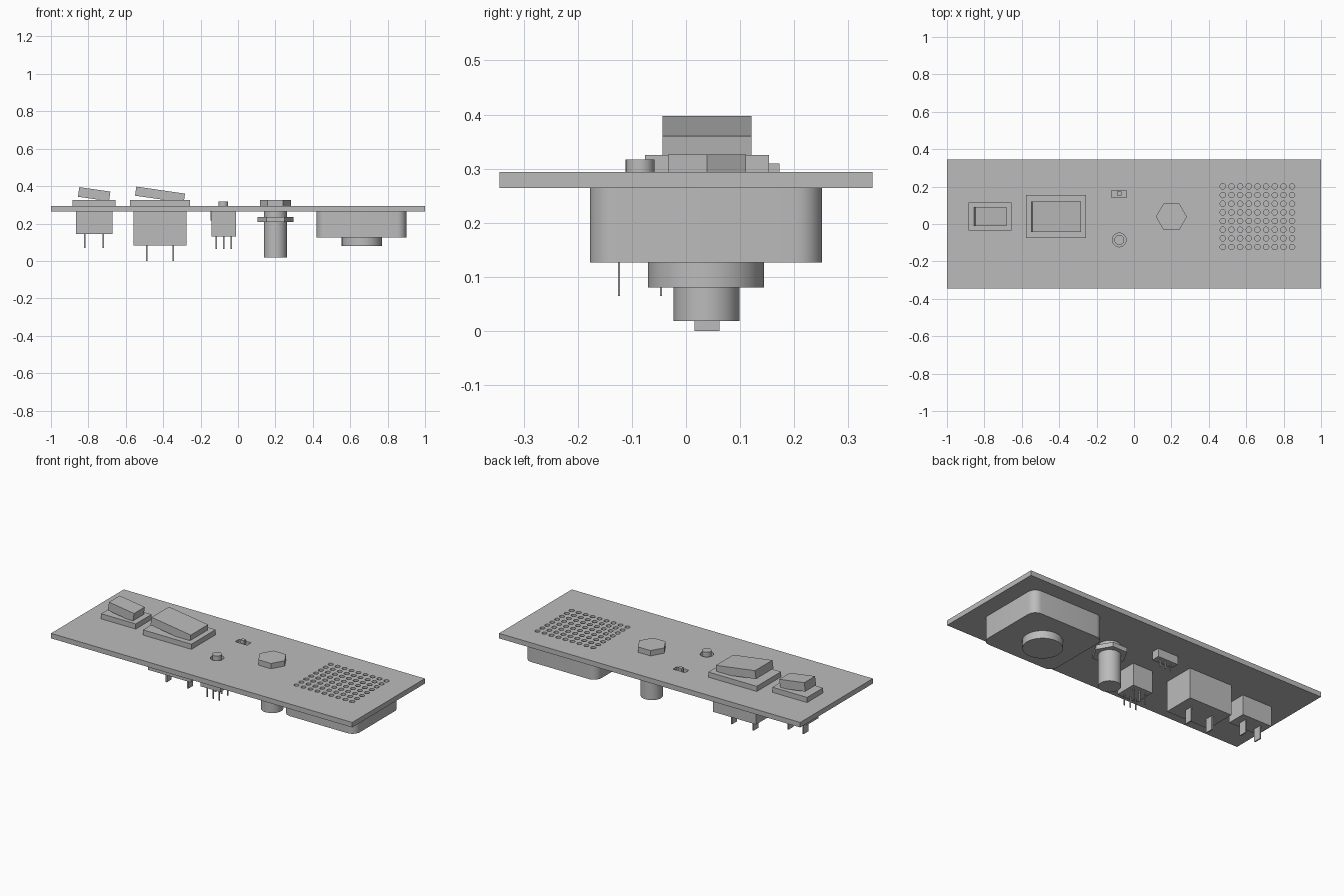
import bpy
import bmesh
import math
from mathutils import Matrix

cube = bpy.data.objects.get("Cube")
if cube:
    bpy.data.objects.remove(cube, do_unlink=True)

grey = bpy.data.materials.new("plain grey")
grey.use_nodes = True
COLOUR = (0.5, 0.5, 0.5, 1)
grey.diffuse_color = COLOUR
grey.node_tree.nodes["Principled BSDF"].inputs["Base Color"].default_value = COLOUR

PANEL_BOTTOM, PANEL_TOP = 0.264, 0.294
MID_Y = 0.039


def finish(name, bm, smooth=False):
    mesh = bpy.data.meshes.new(name)
    bm.to_mesh(mesh)
    bm.free()
    mesh.materials.append(grey)
    obj = bpy.data.objects.new(name, mesh)
    bpy.context.collection.objects.link(obj)
    if smooth:
        bpy.ops.object.select_all(action='DESELECT')
        obj.select_set(True)
        bpy.context.view_layer.objects.active = obj
        bpy.ops.object.shade_smooth_by_angle(angle=math.radians(35))
    return obj


def add_box(bm, x, y, w, d, z0, z1, tilt=0):
    m = (Matrix.Translation((x, y, (z0 + z1) / 2)) @ Matrix.Rotation(tilt, 4, 'Y')
         @ Matrix.Diagonal((w, d, z1 - z0, 1)))
    bmesh.ops.create_cube(bm, size=1, matrix=m)


def add_cylinder(bm, x, y, r, z0, z1, sides):
    bmesh.ops.create_cone(bm, cap_ends=True, segments=sides, radius1=r, radius2=r,
                          depth=z1 - z0, matrix=Matrix.Translation((x, y, (z0 + z1) / 2)))


def box(name, *args, **kw):
    bm = bmesh.new()
    add_box(bm, *args, **kw)
    return finish(name, bm)


def cylinder(name, x, y, r, z0, z1, sides=48):
    bm = bmesh.new()
    add_cylinder(bm, x, y, r, z0, z1, sides)
    if sides == 6:  # hexagons point along x
        bmesh.ops.rotate(bm, verts=bm.verts, cent=(x, y, 0),
                         matrix=Matrix.Rotation(math.radians(30), 3, 'Z'))
    return finish(name, bm, sides > 6)


# Panel with speaker grille, button hole and slider slot
panel = box("panel", 0, 0, 2, 0.69, PANEL_BOTTOM, PANEL_TOP)
bm = bmesh.new()
for i in range(9):
    for j in range(8):
        add_cylinder(bm, 0.66 + (i - 4) * 0.0463, MID_Y + (j - 3.5) * 0.0463,
                     0.0145, 0.2, 0.4, 20)
add_cylinder(bm, -0.079, -0.085, 0.037, 0.2, 0.4, 32)
add_box(bm, -0.079, 0.161, 0.08, 0.037, 0.2, 0.4)
cutter = finish("hole_cutter", bm)
cutter.hide_render = True
mod = panel.modifiers.new("holes", 'BOOLEAN')
mod.operation = 'DIFFERENCE'
mod.solver = 'EXACT'
mod.object = cutter
bpy.context.view_layer.objects.active = panel
bpy.ops.object.modifier_apply(modifier=mod.name)
bpy.data.objects.remove(cutter, do_unlink=True)

# Speaker housing with rounded upright corners, and its magnet
bm = bmesh.new()
add_box(bm, 0.66, 0.037, 0.48, 0.43, 0.126, PANEL_BOTTOM)
upright = [e for e in bm.edges if abs(e.verts[0].co.z - e.verts[1].co.z) > 0.1]
bmesh.ops.bevel(bm, geom=upright, offset=0.05, segments=8, profile=0.5, affect='EDGES')
finish("speaker_housing", bm, True)
cylinder("speaker_magnet", 0.662, 0.037, 0.1075, 0.08, 0.126, 64)


# Rocker switches: bezel, tilted rocker, body below and two blade terminals
def rocker_switch(size, x, bezel, rocker, body, rocker_z, body_z, blade_z, blades):
    box(size + "_switch_bezel", x, MID_Y, *bezel, PANEL_TOP, 0.325)
    box(size + "_switch_rocker", x, MID_Y, *rocker, *rocker_z, tilt=math.radians(8.2))
    box(size + "_switch_body", x, MID_Y, *body, body_z, PANEL_BOTTOM)
    for i, bx in enumerate(blades):
        box(f"{size}_switch_blade_{i + 1}", bx, MID_Y, 0.008, 0.046, blade_z, body_z)


rocker_switch("small", -0.769, (0.23, 0.15), (0.168, 0.102), (0.195, 0.115),
              (0.331, 0.383), 0.145, 0.068, (-0.82, -0.72))
rocker_switch("large", -0.417, (0.322, 0.23), (0.263, 0.165), (0.285, 0.19),
              (0.330, 0.379), 0.083, 0, (-0.488, -0.345))

# Push button with six pins
cylinder("button_cap", -0.079, -0.085, 0.0265, PANEL_BOTTOM, 0.317, 32)
box("button_body", -0.077, -0.085, 0.131, 0.131, 0.131, PANEL_BOTTOM)
for i in (-1, 0, 1):
    for j in (-1, 1):
        box("button_pin", -0.077 + i * 0.04, -0.085 + j * 0.039, 0.008, 0.004, 0.064, 0.131)

# Slide switch with three pins
box("slider_knob", -0.079, 0.163, 0.024, 0.02, PANEL_BOTTOM, 0.309)
box("slider_body", -0.079, 0.161, 0.134, 0.05, 0.215, PANEL_BOTTOM)
for i in (-1, 0, 1):
    box("slider_pin", -0.079 + i * 0.035, 0.161, 0.008, 0.004, 0.175, 0.215)

# Round socket: hexagonal head, threaded shaft and lock nut
cylinder("socket_head", 0.2, MID_Y, 0.083, PANEL_TOP, 0.326, 6)
cylinder("socket_shaft", 0.2, 0.038, 0.061, 0.018, PANEL_BOTTOM)
cylinder("socket_nut", 0.2, MID_Y, 0.096, 0.208, 0.235, 6)
